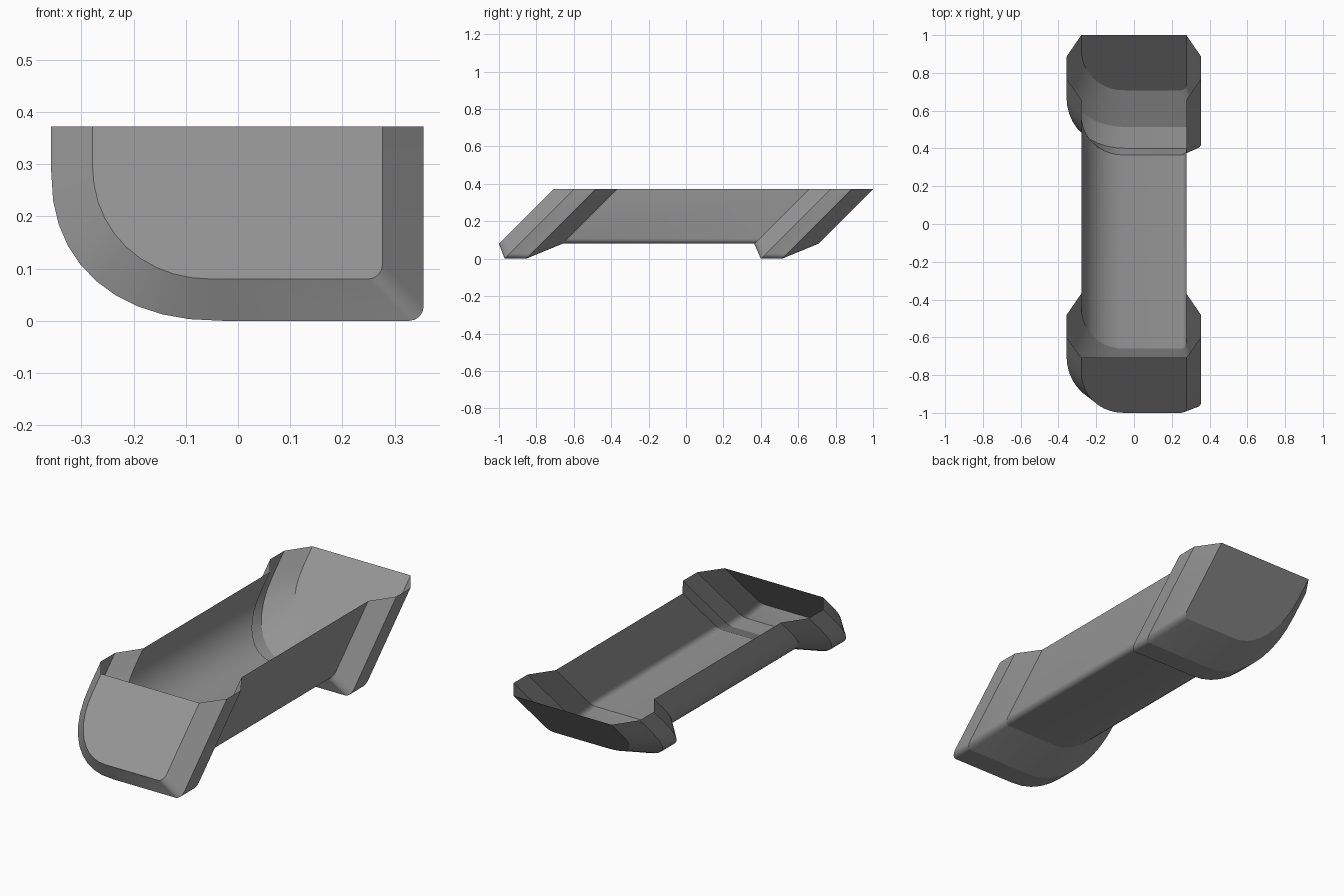
import bpy, bmesh
from math import sin, cos, pi

if "Cube" in bpy.data.objects:
    bpy.data.objects.remove(bpy.data.objects["Cube"])

TOP = 0.372


def corner(cx, cz, rx, rz, start, steps, power):
    """Rounded corner running a quarter turn from the angle start."""
    pts = []
    for i in range(steps + 1):
        a = start + pi / 2 * i / steps
        c, s = cos(a), sin(a)
        pts.append((cx + rx * abs(c) ** (2 / power) * (1 if c > 0 else -1),
                    cz + rz * abs(s) ** (2 / power) * (1 if s > 0 else -1)))
    return pts


def section(left, right, bottom, arc_x, arc_z, fillet, power):
    """Open U outline: wide curve on the left, tight fillet on the right."""
    pts = [(left, TOP)]
    pts += corner(arc_x, arc_z, arc_x - left, arc_z - bottom, pi, 10, power)
    pts += corner(right - fillet, bottom + fillet, fillet, fillet, 1.5 * pi, 4, 2)
    return pts + [(right, TOP)]


wide = section(-0.358, 0.356, 0.0, -0.03, 0.285, 0.028, 2.25)
narrow = section(-0.279, 0.277, 0.08, -0.05, 0.30, 0.028, 2.1)

# Stations along the length: each end flares out into a bevelled collar
stations = [(-1.08, narrow), (-0.97, wide), (-0.855, wide), (-0.74, narrow),
            (0.285, narrow), (0.40, wide), (0.513, wide), (0.628, narrow)]

# Open trough, with every section leaning back at 45 degrees
bm = bmesh.new()
rings = [[bm.verts.new((x, z + offset, z)) for x, z in outline]
         for offset, outline in stations]
for a, b in zip(rings, rings[1:]):
    for i in range(len(a) - 1):
        bm.faces.new((a[i], b[i], b[i + 1], a[i + 1])).smooth = True

# Flat slanted end walls
bm.faces.new(rings[0])
bm.faces.new(rings[-1][::-1])

# Crisp creases around each section
for ring in rings:
    for a, b in zip(ring, ring[1:]):
        bm.edges.get((a, b)).smooth = False

mesh = bpy.data.meshes.new("trough_shell")
bm.to_mesh(mesh)
bm.free()
trough = bpy.data.objects.new("trough_shell", mesh)
bpy.context.collection.objects.link(trough)

# Single grey finish
grey = bpy.data.materials.new("mid_grey")
grey.use_nodes = True
colour = (0.3, 0.3, 0.3, 1)
grey.diffuse_color = colour
grey.node_tree.nodes["Principled BSDF"].inputs["Base Color"].default_value = colour
mesh.materials.append(grey)
